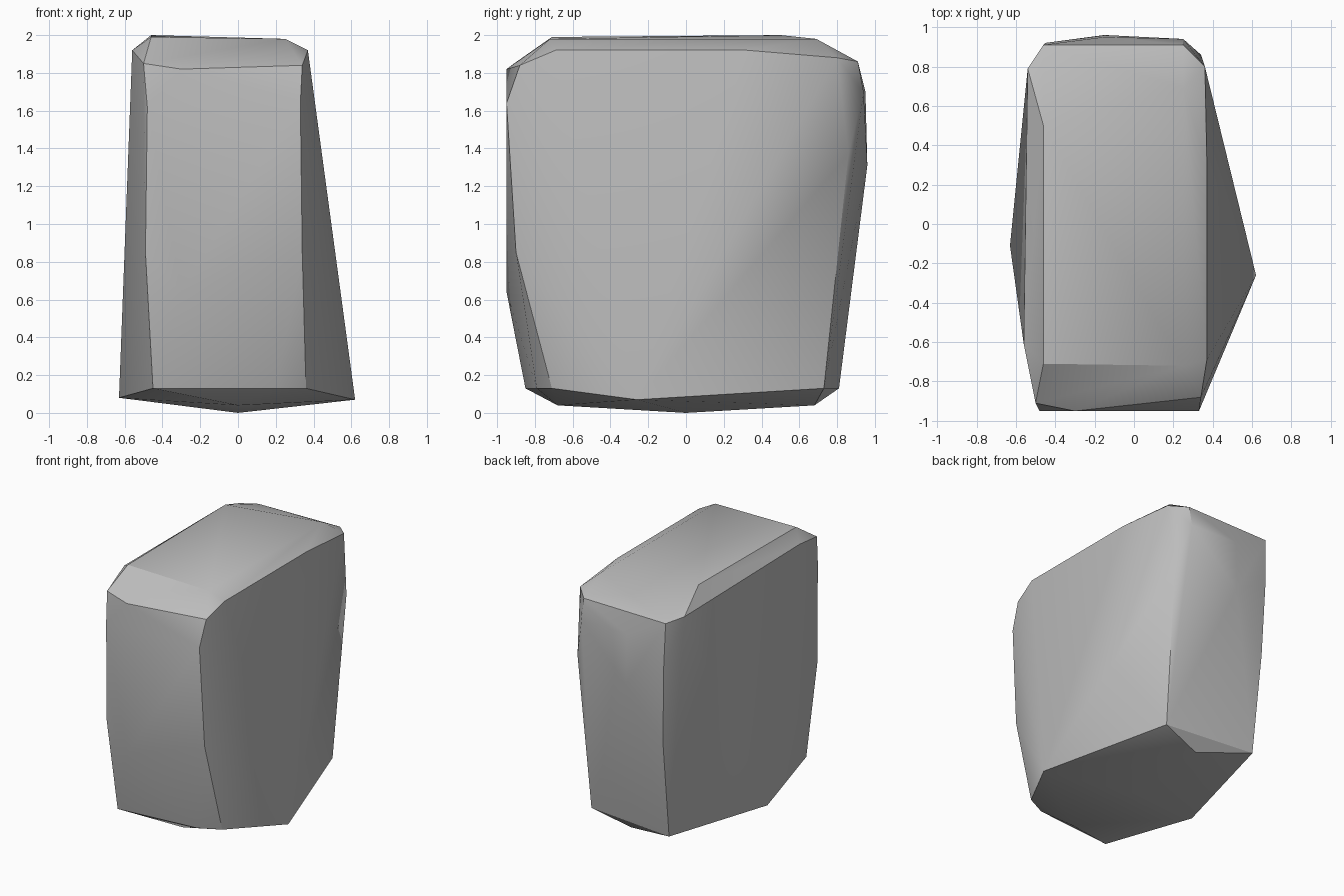
import bpy, bmesh, math

cube = bpy.data.objects.get("Cube")
if cube:
    bpy.data.objects.remove(cube, do_unlink=True)


def flat_material(name, colour):
    mat = bpy.data.materials.new(name)
    mat.use_nodes = True
    mat.diffuse_color = colour
    mat.node_tree.nodes["Principled BSDF"].inputs["Base Color"].default_value = colour
    return mat


# Each group runs from the bottom of the stone to its top
front_left_corner = [(-.45, -.85, .13), (-.49, -.93, .85), (-.48, -.95, 1.62),
                     (-.50, -.91, 1.85), (-.56, -.61, 1.92), (-.46, -.71, 1.99)]
front_right_corner = [(.36, -.71, .13), (.34, -.9, .85), (.33, -.95, 1.64),
                      (.34, -.88, 1.84), (.37, -.69, 1.92), (.25, -.72, 1.98)]
back_left_corner = [(-.42, .81, .13), (-.43, .9, .9), (-.45, .92, 1.5),
                    (-.46, .91, 1.85), (-.54, .79, 1.88), (-.46, .5, 2)]
back_right_corner = [(.31, .73, .13), (.34, .86, 1.37), (.25, .94, 1.7),
                     (.25, .91, 1.86), (.36, .8, 1.88), (.37, .32, 1.92), (.25, .69, 1.98)]

# Belly points between the corners
front_bulge = [(-.3, -.95, .64), (.2, -.79, .13), (-.3, -.95, 1.82)]
back_bulge = [(-.15, .96, 1.31), (-.15, .95, 1.7)]
side_points = [(.62, -.26, .07), (-.63, -.11, .08)]
underside = [(0, 0, 0), (0, .68, .04), (0, -.68, .04)]

# Wrap all the groups in one convex stone
bm = bmesh.new()
for group in (front_left_corner, front_right_corner, back_left_corner, back_right_corner,
              front_bulge, back_bulge, side_points, underside):
    for point in group:
        bm.verts.new(point)
hull = bmesh.ops.convex_hull(bm, input=bm.verts)
inner = [v for v in hull["geom_interior"] if isinstance(v, bmesh.types.BMVert)]
bmesh.ops.delete(bm, geom=inner, context="VERTS")
bmesh.ops.recalc_face_normals(bm, faces=bm.faces)

mesh = bpy.data.meshes.new("stone_block")
bm.to_mesh(mesh)
bm.free()
stone = bpy.data.objects.new("stone_block", mesh)
bpy.context.collection.objects.link(stone)
mesh.materials.append(flat_material("stone_grey", (.5, .5, .5, 1)))

# Soft faces with crisp chipped edges
bpy.ops.object.select_all(action="DESELECT")
stone.select_set(True)
bpy.context.view_layer.objects.active = stone
bpy.ops.object.shade_smooth_by_angle(angle=math.radians(30))
